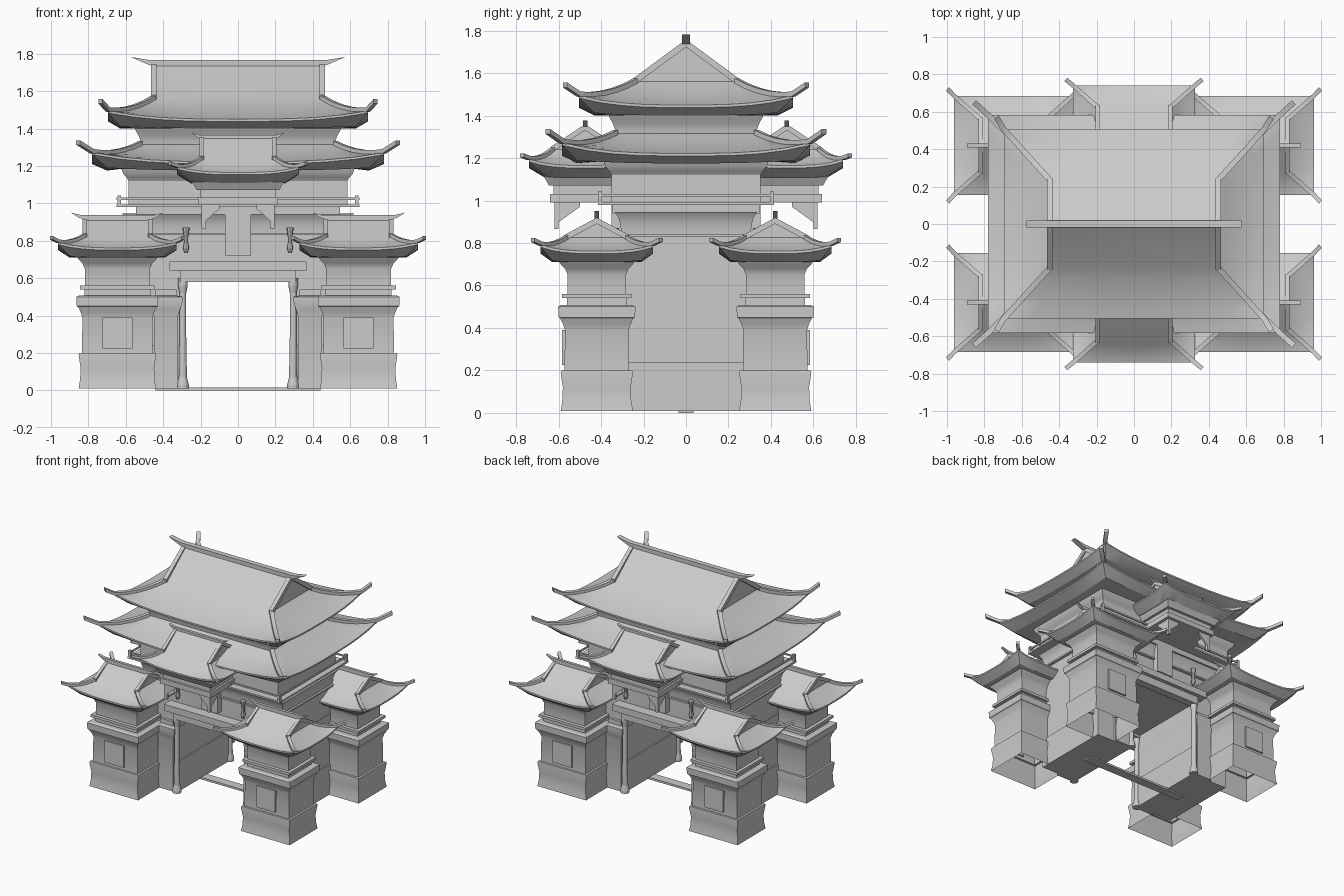
import bpy
import bmesh
from mathutils import Vector

cube = bpy.data.objects.get("Cube")
if cube:
    bpy.data.objects.remove(cube, do_unlink=True)

stone = bpy.data.materials.new("light_grey")
stone.use_nodes = True
stone.diffuse_color = (0.6, 0.6, 0.6, 1)
stone.node_tree.nodes["Principled BSDF"].inputs["Base Color"].default_value = (0.6, 0.6, 0.6, 1)
made = []


def finish(name, bm):
    bmesh.ops.recalc_face_normals(bm, faces=bm.faces[:])
    mesh = bpy.data.meshes.new(name)
    bm.to_mesh(mesh)
    bm.free()
    mesh.materials.append(stone)
    ob = bpy.data.objects.new(name, mesh)
    bpy.context.collection.objects.link(ob)
    made.append(ob)
    return ob


def add_rings(bm, cx, cy, rings, n=1):
    """Skin rectangular rings (half x, half y, z, corner lift) and return the vertex loops."""
    loops = []
    for hx, hy, z, lift in rings:
        corners = [(-hx, -hy), (hx, -hy), (hx, hy), (-hx, hy)]
        loop = []
        for i, (ax, ay) in enumerate(corners):
            bx, by = corners[(i + 1) % 4]
            for k in range(n):
                t = k / n
                rise = lift * abs(2 * t - 1) ** 3
                loop.append(bm.verts.new((cx + ax + (bx - ax) * t, cy + ay + (by - ay) * t, z + rise)))
        loops.append(loop)
    for low, high in zip(loops, loops[1:]):
        m = len(low)
        for i in range(m):
            j = (i + 1) % m
            bm.faces.new((low[i], low[j], high[j], high[i]))
    return loops


def stack(name, cx, cy, hx, hy, profile, bottom=True):
    """Rectangular moulding: profile holds (outward offset, z)."""
    bm = bmesh.new()
    loops = add_rings(bm, cx, cy, [(hx + o, hy + o, z, 0) for o, z in profile])
    bm.faces.new(loops[-1])
    if bottom:
        bm.faces.new(loops[0][::-1])
    return finish(name, bm)


def box(name, x0, x1, y0, y1, z0, z1):
    return stack(name, (x0 + x1) / 2, (y0 + y1) / 2, abs(x1 - x0) / 2, abs(y1 - y0) / 2, [(0, z0), (0, z1)])


def prism(name, points, thick):
    """Flat outline extruded by a vector, centred on its plane."""
    bm = bmesh.new()
    thick = Vector(thick)
    a = [bm.verts.new(Vector(p) - thick / 2) for p in points]
    b = [bm.verts.new(Vector(p) + thick / 2) for p in points]
    bm.faces.new(a)
    bm.faces.new(b[::-1])
    for i in range(len(a)):
        j = (i + 1) % len(a)
        bm.faces.new((a[i], a[j], b[j], b[i]))
    return finish(name, bm)


def strip(name, path, w, h):
    """Rectangular bar swept along a path."""
    bm = bmesh.new()
    path = [Vector(p) for p in path]
    along = path[-1] - path[0]
    side = Vector((-along.y, along.x, 0)).normalized() * w
    up = Vector((0, 0, h))
    loops = []
    for p in path:
        loops.append([bm.verts.new(p + q) for q in (-side - up, side - up, side + up, up - side)])
    for a, b in zip(loops, loops[1:]):
        for i in range(4):
            j = (i + 1) % 4
            bm.faces.new((a[i], a[j], b[j], b[i]))
    bm.faces.new(loops[0])
    bm.faces.new(loops[-1])
    return finish(name, bm)


def roof(name, cx, cy, wall, low, eave, top, lift, tip, ridge=None, bar=0.015):
    """Curved hipped roof; each level is (half x, half y, z). A ridge height adds a gabled top."""
    steps = 5
    slope = []
    for i in range(steps + 1):
        t = i / steps
        x, y = (eave[k] + (top[k] - eave[k]) * t for k in (0, 1))
        z = eave[2] + (top[2] - eave[2]) * (0.55 * t + 0.45 * t * t)
        slope.append((x, y, z, lift * (1 - t) ** 2))
    bm = bmesh.new()
    rings = [(*wall, 0), (*low, lift * 0.3), (eave[0], eave[1], eave[2] - 0.012, lift)] + slope
    loops = add_rings(bm, cx, cy, rings, 10)
    gx, gy, gz = top
    if ridge:
        last = loops[-1]
        n = len(last) // 4
        ends = [bm.verts.new((cx + s * gx, cy, ridge)) for s in (-1, 1)]
        bm.faces.new(last[:n + 1] + [ends[1], ends[0]])
        bm.faces.new(last[2 * n:3 * n + 1] + [ends[0], ends[1]])
        bm.faces.new(last[n:2 * n + 1] + [ends[1]])
        bm.faces.new(last[3 * n:] + [last[0], ends[0]])
    finish(name, bm)
    for sx in (-1, 1):
        for sy in (-1, 1):
            path = [(cx + sx * x, cy + sy * y, z + l + bar * 0.4) for x, y, z, l in slope[::-1]]
            path.append((cx + sx * tip[0], cy + sy * tip[1], tip[2]))
            strip(name + "_hip", path, bar, bar * 0.8)
            if ridge:
                strip(name + "_verge", [(cx + sx * gx, cy + sy * (gy + 0.01), gz),
                                        (cx + sx * gx, cy, ridge - 0.01)], bar, bar * 1.2)


def ridge_bar(name, cx, cy, hx, end, z, h, thick):
    """Ridge with flared upturned ends."""
    half = [(hx - h, z), (hx + h * 0.5, z + h * 0.5), (end, z + h * 1.4), (hx + h * 0.2, z + h)]
    pts = [(cx + x, cy, q) for x, q in half] + [(cx - x, cy, q) for x, q in half[::-1]]
    prism(name, pts, (0, thick, 0))


def turned(name, cx, cy, profile, sides=12):
    """Round post from (radius, z) pairs."""
    bm = bmesh.new()
    for (r0, z0), (r1, z1) in zip(profile, profile[1:]):
        geo = bmesh.ops.create_cone(bm, cap_ends=True, segments=sides, radius1=r0, radius2=r1, depth=z1 - z0)
        bmesh.ops.translate(bm, verts=geo["verts"], vec=(cx, cy, (z0 + z1) / 2))
    finish(name, bm)


# Corner towers
tower_profile = [(0, 0.01), (-0.008, 0.06), (-0.01, 0.12), (0, 0.19), (-0.002, 0.2), (-0.018, 0.2),
                 (-0.02, 0.39), (-0.012, 0.415), (0.002, 0.445), (0.01, 0.45), (0.012, 0.5), (0.0, 0.507),
                 (-0.03, 0.507), (-0.03, 0.54), (-0.007, 0.54), (-0.007, 0.56), (-0.033, 0.56),
                 (-0.033, 0.65), (-0.02, 0.68), (0.0, 0.7), (0.008, 0.712)]
for sx in (-1, 1):
    for sy in (-1, 1):
        x, y = sx * 0.645, sy * 0.42
        stack("tower", x, y, 0.207, 0.17, tower_profile, bottom=False)
        box("tower_panel", x - 0.08, x + 0.08, sy * 0.56, sy * 0.585, 0.225, 0.39)
        roof("tower_roof", x, y, (0.215, 0.178, 0.71), (0.255, 0.21, 0.71), (0.317, 0.265, 0.762),
             (0.175, 0.14, 0.825), 0.03, (0.352, 0.302, 0.815), 0.915, 0.012)
        ridge_bar("tower_ridge", x, y, 0.19, 0.248, 0.908, 0.03, 0.022)

# Passage walls, plinths and link walls
for s in (-1, 1):
    box("passage_wall", s * 0.3, s * 0.59, -0.3, 0.3, 0.01, 0.62)
    box("passage_plinth", s * 0.29, s * 0.6, -0.31, 0.31, 0.01, 0.24)
    stack("link_wall", s * 0.385, 0, 0.075, 0.34,
          [(-0.01, 0.01), (-0.01, 0.4), (0.0, 0.43), (0.012, 0.47), (0.012, 0.5), (-0.02, 0.507), (-0.02, 0.54)])
box("door_sill", -0.44, 0.44, -0.035, 0.035, 0, 0.015)

# Upper body, cornice and balcony
stack("gate_body", 0, 0, 0.585, 0.3, [(0, 0.6), (0, 0.83), (0.02, 0.83), (0.02, 0.842), (0.005, 0.842),
                                     (0.008, 0.88), (0.018, 0.92), (0.035, 0.945)])
box("balcony_base", -0.545, 0.545, -0.345, 0.345, 0.94, 0.98)
box("balcony_floor", -0.65, 0.65, -0.415, 0.415, 0.98, 0.993)
for s in (-1, 1):
    box("balcony_rail", -0.65, 0.65, s * 0.4, s * 0.41, 1.018, 1.03)
    box("balcony_rail", s * 0.63, s * 0.64, -0.41, 0.41, 1.018, 1.03)
    for t in (-1, 1):
        box("balcony_post", s * 0.625, s * 0.645, t * 0.395, t * 0.415, 0.98, 1.042)

# Hall walls with flared tops and the two great roofs
stack("lower_hall", 0, 0, 0.585, 0.35, [(0, 0.98), (0, 1.12), (0.012, 1.14), (0.03, 1.16), (0.04, 1.19)])
roof("lower_roof", 0, 0, (0.62, 0.385, 1.185), (0.7, 0.515, 1.175), (0.78, 0.583, 1.222),
     (0.52, 0.33, 1.315), 0.05, (0.855, 0.65, 1.325))
stack("upper_hall", 0, 0, 0.52, 0.333, [(0, 1.2), (0, 1.33), (0.01, 1.36), (0.03, 1.395), (0.03, 1.42)])
roof("upper_roof", 0, 0, (0.55, 0.36, 1.4), (0.63, 0.43, 1.4), (0.695, 0.505, 1.45),
     (0.45, 0.235, 1.56), 0.045, (0.735, 0.57, 1.545), 1.75)
ridge_bar("upper_ridge", 0, 0, 0.46, 0.575, 1.72, 0.045, 0.04)

# Front and back porches with columns
column = [(0.032, 0.01), (0.032, 0.03), (0.022, 0.07), (0.018, 0.3), (0.018, 0.52), (0.026, 0.56), (0.026, 0.6)]
for s in (-1, 1):
    roof("porch_roof", 0, s * 0.475, (0.24, 0.17, 1.11), (0.25, 0.185, 1.105), (0.325, 0.265, 1.165),
         (0.195, 0.15, 1.24), 0.03, (0.365, 0.298, 1.213), 1.355, 0.012)
    ridge_bar("porch_ridge", 0, s * 0.475, 0.2, 0.25, 1.338, 0.028, 0.022)
    stack("porch_body", 0, s * 0.475, 0.2, 0.15, [(0.015, 0.99), (0.015, 1.03), (0, 1.03), (0, 1.07),
                                                 (0.02, 1.07), (0.045, 1.115)])
    box("name_board", -0.07, 0.07, s * 0.3, s * 0.35, 0.72, 0.985)
    box("lintel", -0.31, 0.31, s * 0.29, s * 0.35, 0.58, 0.645)
    box("lintel_beam", -0.365, 0.365, s * 0.29, s * 0.38, 0.64, 0.69)
    for sx in (-1, 1):
        turned("column", sx * 0.295, s * 0.32, column)
        box("hanging_post", sx * 0.172, sx * 0.195, s * 0.6, s * 0.62, 0.865, 1.0)
        prism("side_brace", [(sx * 0.18, s * 0.61, 0.99), (sx * 0.18, s * 0.61, 0.9),
                             (sx * 0.1, s * 0.61, 0.97), (sx * 0.1, s * 0.61, 0.99)], (0, 0.015, 0))
        prism("back_brace", [(sx * 0.184, s * 0.61, 0.99), (sx * 0.184, s * 0.61, 0.89),
                             (sx * 0.184, s * 0.5, 0.97), (sx * 0.184, s * 0.5, 0.99)], (0.015, 0, 0))
        turned("wall_bracket", sx * 0.278, s * 0.335,
               [(0.01, 0.735), (0.018, 0.76), (0.012, 0.79), (0.012, 0.82), (0.02, 0.87)], 8)

# Smooth the curved surfaces, keep edges crisp
for ob in made:
    ob.select_set(True)
bpy.context.view_layer.objects.active = made[0]
bpy.ops.object.shade_smooth_by_angle(angle=0.5)
